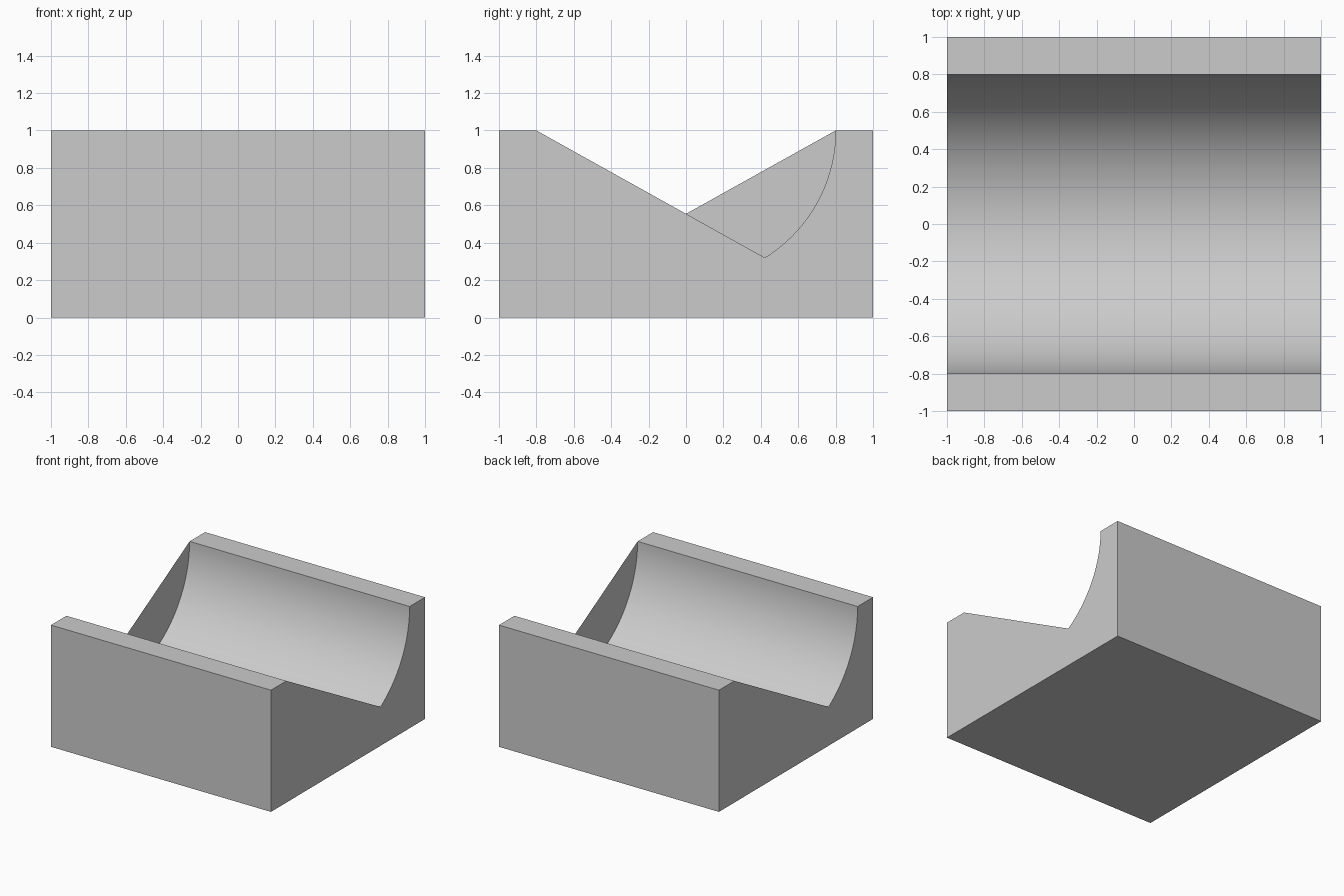
import bpy, bmesh, math

if "Cube" in bpy.data.objects:
    bpy.data.objects.remove(bpy.data.objects["Cube"])

N, CUT, R = 68, 22, 0.8   # arc segments, arc steps exposed at each end, trough radius

bm = bmesh.new()

# Half-round trough profile, from y=+0.8 round to y=-0.8
arc = [(R * math.cos(math.pi * i / N), 1 - R * math.sin(math.pi * i / N))
       for i in range(N + 1)]
# Outer block profile, continuing from y=-0.8 round to the start
outer = [(-1, 1), (-1, 0), (1, 0), (1, 1)]
profile = arc + outer
left = [bm.verts.new((-1, y, z)) for y, z in profile]
right = [bm.verts.new((1, y, z)) for y, z in profile]

# Long faces: trough, rims, sides and base
count = len(profile)
for i in range(count):
    j = (i + 1) % count
    f = bm.faces.new((left[i], left[j], right[j], right[i]))
    f.smooth = i < N

# Thin end walls: open along part of the arc, straight chord across the rest
bm.faces.new(right[:CUT + 1] + right[N:])
bm.faces.new(list(reversed(left[:1] + left[N - CUT:])))

bm.normal_update()
# Outward check using the base face
base = min(bm.faces, key=lambda f: f.calc_center_median().z)
if base.normal.z > 0:
    for f in bm.faces:
        if abs(f.normal.x) < 0.5:
            f.normal_flip()
for f in bm.faces:
    if abs(f.normal.x) > 0.5 and f.normal.x * f.calc_center_median().x < 0:
        f.normal_flip()

# Crisp edges everywhere except inside the trough
for e in bm.edges:
    e.smooth = len(e.link_faces) == 2 and all(f.smooth for f in e.link_faces)

mesh = bpy.data.meshes.new("trough_block")
bm.to_mesh(mesh)
bm.free()
block = bpy.data.objects.new("trough_block", mesh)
bpy.context.collection.objects.link(block)
